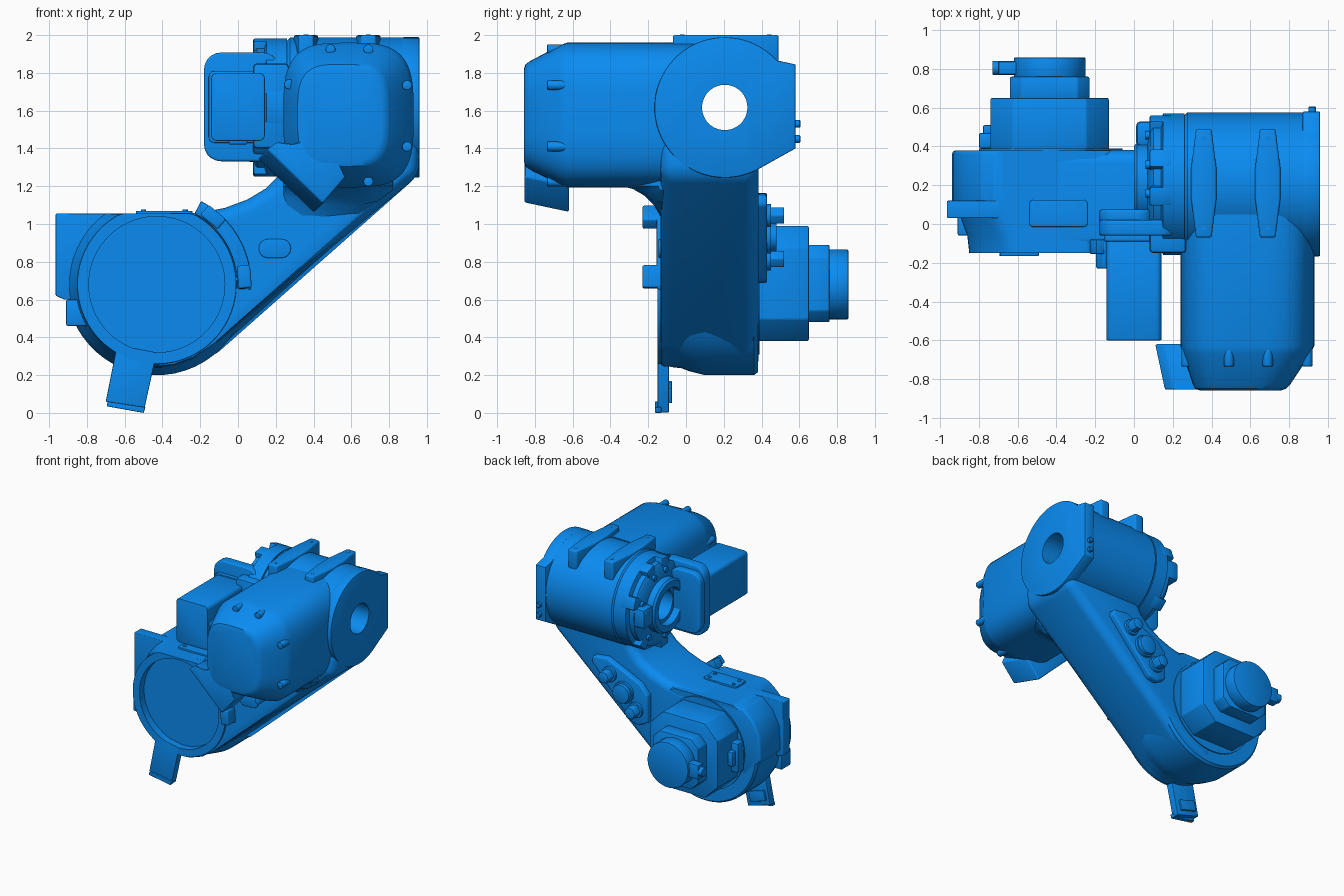
import bpy, bmesh, math
from math import cos, sin, pi, radians, hypot

if "Cube" in bpy.data.objects:
    bpy.data.objects.remove(bpy.data.objects["Cube"])

paint = bpy.data.materials.new('blue_paint')
paint.diffuse_color = (0.003, 0.26, 0.88, 1)
paint.use_nodes = True
paint.node_tree.nodes["Principled BSDF"].inputs["Base Color"].default_value = paint.diffuse_color

def place(axis, u, v, t):
    return {'x': (t, u, v), 'y': (u, t, v), 'z': (u, v, t)}[axis]

def finish(name, bm, bevel=0, seg=3, angle=35):
    bmesh.ops.remove_doubles(bm, verts=bm.verts, dist=1e-5)
    bmesh.ops.recalc_face_normals(bm, faces=bm.faces)
    if bevel:
        edges = [e for e in bm.edges if e.calc_face_angle(0) > radians(angle)]
        bmesh.ops.bevel(bm, geom=edges, offset=bevel, segments=seg, profile=0.5,
                        affect='EDGES', clamp_overlap=True)
    me = bpy.data.meshes.new(name)
    bm.to_mesh(me)
    bm.free()
    me.materials.append(paint)
    ob = bpy.data.objects.new(name, me)
    bpy.context.collection.objects.link(ob)
    smooth(ob)
    return ob

def smooth(ob):
    bpy.ops.object.select_all(action='DESELECT')
    ob.select_set(True)
    bpy.context.view_layer.objects.active = ob
    bpy.ops.object.shade_smooth_by_angle(angle=radians(32))

def loft(name, rings, bevel=0, seg=3):
    bm = bmesh.new()
    vs = [[bm.verts.new(p) for p in r] for r in rings]
    n = len(vs[0])
    for a, b in zip(vs, vs[1:]):
        for i in range(n):
            bm.faces.new((a[i], a[(i + 1) % n], b[(i + 1) % n], b[i]))
    bm.faces.new(vs[0])
    bm.faces.new(vs[-1])
    return finish(name, bm, bevel, seg)

def prism(name, pts, axis, a, b, bevel=0, seg=3):
    return loft(name, [[place(axis, u, v, t) for u, v in pts] for t in (a, b)], bevel, seg)

def box(name, x, y, z, bevel=0.01):
    pts = [(x[0], z[0]), (x[1], z[0]), (x[1], z[1]), (x[0], z[1])]
    return prism(name, pts, 'y', y[0], y[1], bevel, 2)

def circle(cu, cv, r, n=64, a0=0, a1=2 * pi):
    full = abs(a1 - a0 - 2 * pi) < 1e-6
    k = n if full else n - 1
    return [(cu + r * cos(a0 + (a1 - a0) * i / k), cv + r * sin(a0 + (a1 - a0) * i / k)) for i in range(n)]

def lathe(name, axis, cu, cv, prof, n=72, top=9):
    return loft(name, [[place(axis, u, min(v, top), t) for u, v in circle(cu, cv, r, n)] for r, t in prof])

def rrect(cu, cv, hu, hv, r, k=6):
    pts = []
    for q, (su, sv) in enumerate(((1, 1), (-1, 1), (-1, -1), (1, -1))):
        pts += circle(cu + su * (hu - r), cv + sv * (hv - r), r, k, q * pi / 2, (q + 1) * pi / 2)
    return pts

def cut(obs, cutter):
    cutter.hide_render = True
    for ob in obs:
        m = ob.modifiers.new('cut', 'BOOLEAN')
        m.operation, m.solver, m.object = 'DIFFERENCE', 'EXACT', cutter
        bpy.context.view_layer.objects.active = ob
        bpy.ops.object.modifier_apply(modifier='cut')
        smooth(ob)
    bpy.data.objects.remove(cutter)

CX, CZ = -0.43, 0.68      # shoulder axis
WY, WZ = 0.205, 1.617     # wrist axis

# shoulder drum with recessed front ring
lathe('shoulder_drum', 'y', CX, CZ, [(.36, -.09), (.36, -.15), (.42, -.15), (.43, -.06),
      (.46, .02), (.48, .1), (.48, .36), (.465, .38)], top=1.055)
lathe('shoulder_rear_cover', 'y', CX, CZ, [(.37, .37), (.37, .39)])

# diagonal arm, its lower end tapered towards the front ring
arm_pts = [(-.45, .2), (-.33, .21), (-.22, .25), (-.1, .325), (.96, 1.262), (.955, 1.45), (.28, 1.45),
           (.26, 1.34), (.22, 1.26), (.15, 1.19), (.05, 1.13), (-.07, 1.085), (-.2, 1.06), (-.45, 1.055)]
arm = prism('arm', arm_pts, 'y', -.135, .383, .07, 5)
for v in arm.data.vertices:
    x, y, z = v.co
    d, lim = hypot(x - CX, z - CZ), .435 + max(0, y + .08) * .3
    if y < .1 and x < -.08 and z < .6 and d > lim:
        v.co = (CX + (x - CX) * lim / d, y, CZ + (z - CZ) * lim / d)
cut([arm], prism('recess_cutter', circle(CX, CZ, .405), 'y', -.5, -.08))

# fillet from arm into motor housing
blend = [(-.34, 1.3), (-.34, 1.2), (-.28, 1.185), (-.22, 1.15), (-.17, 1.1), (-.13, 1.03), (0, 1.03), (0, 1.3)]
loft('arm_blend', [[(x, -.125 + (y + .125) * s if y < -.125 else y, max(z, lo)) for y, z in blend]
                   for x, s, lo in ((.24, .1, 1.1), (.34, .7, 1.03), (.44, 1, 1.03), (.64, 1, 1.05), (.74, .7, 1.12), (.82, .1, 1.18))])

# rear-left mounting plate, side block, top plate
prism('mount_plate', [(-.965, .62), (-.92, .6), (-.6, .6), (-.4, 1.055), (-.965, 1.055)], 'y', .03, .12, .006)
prism('drum_shoulder', [(-.94, .66), (-.8, .5), (-.4, .7), (-.4, 1.05), (-.78, 1.05), (-.87, .97), (-.93, .85)],
      'y', .1, .38, .02)
box('side_block', (-.91, -.78), (-.06, .06), (.46, .6))
prism('top_plate', rrect(-.39, .055, .15, .07, .02), 'z', 1.03, 1.07, .005)
for x in (-.5, -.28):
    for y in (.025, .095):
        prism('top_plate_screw', circle(x, y, .014, 12), 'z', 1.06, 1.076)

# cable clamp around front ring
prism('ring_clamp', circle(CX, CZ, .5, 24, radians(-3), radians(62)) + circle(CX, CZ, .425, 24, radians(62), radians(-3)),
      'y', -.155, -.08, .006, 2)
for a in (5, 50):
    c, s = cos(radians(a)), sin(radians(a))
    pts = [(CX + r * c - t * s, CZ + r * s + t * c) for r, t in ((.43, -.06), (.5, -.06), (.5, .06), (.43, .06))]
    prism('clamp_block', pts, 'y', -.23, -.08, .01)

# bottom stop tab
prism('stop_tab', [(-.64, .36), (-.70, .06), (-.50, .002), (-.43, .32)], 'y', -.15, -.09, .004)
prism('stop_tab_pad', [(-.65, .17), (-.67, .09), (-.53, .05), (-.51, .13)], 'y', -.1, -.075, .004)
prism('stop_tab_foot', [(-.69, .06), (-.695, .035), (-.5, -.0), (-.49, .03)], 'y', -.165, -.13, .003)

# shoulder motor
def chamfered(cu, cv, h, c):
    return [(cu + a * h, cv + b * h) for a, b in ((1, 1 - c), (1 - c, 1), (c - 1, 1), (-1, 1 - c),
            (-1, c - 1), (c - 1, -1), (1 - c, -1), (1, c - 1))]
MX = -.435
prism('shoulder_motor', chamfered(MX, .685, .305, .38), 'y', .37, .65, .008, 2)
prism('shoulder_motor_step', chamfered(MX, .685, .205, .3), 'y', .64, .76, .008, 2)
prism('shoulder_motor_cap', circle(MX, .68, .185, 48), 'y', .75, .86, .008, 2)
box('motor_cap_plug', (-.7, -.58), (.77, .84), (.62, .74))
prism('motor_cap_socket', circle(.805, .68, .036, 20), 'x', -.73, -.68, .004, 2)
box('motor_side_plug', (-.8, -.72), (.39, .47), (.56, .8))
box('motor_side_plug_pin', (-.78, -.72), (.46, .51), (.62, .74))

# rear connector panel on the arm
prism('connector_panel', [(.56, 1.1), (.55, 1.15), (.42, 1.165), (.12, 1.03), (.05, .95), (.05, .73), (.13, .685),
      (.2, .70)], 'y', .34, .43, .015)
for x, z, r, y, n in ((.39, 1.045, .05, .52, 6), (.26, .93, .075, .48, 32), (.15, .815, .05, .52, 6)):
    prism('connector', circle(x, z, r, n), 'y', .4, y, .006, 2)
    prism('connector_base', circle(x, z, r + .012, 32), 'y', .4, .45, .004, 2)

# stadium boss on the arm front
prism('arm_boss', rrect(.195, .87, .085, .05, .049), 'y', -.145, -.1, .006)

# wrist housing cylinder and end flange
wrist = lathe('wrist_housing', 'x', WY, WZ, [(.35, .255), (.37, .275), (.37, .955)])
d_pts = circle(WY, WZ, .372, 50, radians(42), radians(300)) + [(.58, 1.40), (.58, 1.845)]
flange = prism('wrist_end_flange', d_pts, 'x', .87, .96, .006, 2)
reducer = lathe('wrist_reducer', 'x', WY, WZ, [(.2, 0), (.215, .015), (.215, .07), (.31, .085), (.33, .1),
                (.33, .14), (.365, .15), (.365, .26)])
cut([wrist, flange, reducer], prism('bore_cutter', circle(WY, WZ, .12, 48), 'x', -.5, 1.5))
cut([reducer], prism('counterbore_cutter', circle(WY, WZ, .15, 48), 'x', -.5, .06))
for z in (1.45, 1.53):
    prism('flange_bolt', circle(.92, z, .02, 16), 'y', .56, .605, .003, 1)

# lugs around the reducer
for a in (20, 68, 100, 150, 215, 262, 310):
    c, s = cos(radians(a)), sin(radians(a))
    pts = [(WY + r * c - t * s, WZ + r * s + t * c) for r, t in ((.22, -.04), (.365, -.05), (.365, .05), (.22, .04))]
    prism('reducer_lug', pts, 'x', .08, .2, .012, 2)
    prism('reducer_bolt', circle(WY + .27 * c, WZ + .27 * s, .022, 12), 'x', .06, .1)
box('reducer_rear_block', (.01, .15), (.4, .53), (1.54, 1.7), .025)

# lifting straps on top
for x in (.36, .69):
    pts = [(x + u, .21 + v) for u, v in ((-.04, -.28), (.04, -.28), (.065, -.08), (.065, .08),
           (.04, .28), (-.04, .28), (-.065, .08), (-.065, -.08))]
    prism('top_strap', pts, 'z', 1.84, 2.0, .012)
    for v in (-.23, .23):
        prism('strap_screw', circle(x, .21 + v, .012, 12), 'z', 1.98, 2.002)

# forward motor housing with tapered nose
def section(cx, cz, hx, hz, y, n=72, e=3.4):
    f = lambda w: math.copysign(abs(w) ** (2 / e), w)
    return [(cx + hx * f(cos(2 * pi * i / n)), y, cz + hz * f(sin(2 * pi * i / n))) for i in range(n)]
loft('motor_housing', [section(*s) for s in ((.585, 1.577, .345, .383, .05), (.585, 1.577, .345, .383, -.63),
     (.58, 1.577, .33, .368, -.67), (.555, 1.575, .25, .285, -.83), (.55, 1.575, .235, .27, -.85), (.55, 1.575, .21, .245, -.858))])
for x, z in ((.49, 1.925), (.69, 1.925), (.895, 1.735), (.895, 1.41), (.69, 1.225), (.27, 1.74)):
    prism('housing_screw', circle(x, z, .026, 20), 'y', -.735, -.62, .004, 2)

# angled outlet at the housing corner
outlet = [(.105, 1.345), (.16, 1.385), (.24, 1.375), (.42, 1.42), (.52, 1.2), (.40, 1.06)]
loft('cable_outlet', [[(x, -.62, z) for x, z in outlet], [(x + .05, -.855, z + .05) for x, z in outlet]], .01)

# wrist drive motor and carrier plate
prism('drive_carrier', rrect(.02, 1.62, .2, .288, .09), 'y', -.06, .02, .012)
prism('drive_carrier_cap', rrect(-.04, 1.62, .14, .25, .08), 'y', .01, .075, .015)
prism('drive_motor', rrect(0, 1.62, .142, .18, .03), 'y', -.6, -.05, .006, 2)
prism('drive_motor_flange', rrect(0, 1.62, .155, .19, .03), 'y', -.09, -.05, .004, 2)
box('drive_motor_plug', (-.05, .05), (-.22, -.05), (1.42, 1.5))
box('carrier_bracket', (.08, .27), (-.15, .04), (1.4, 1.85), .02)
